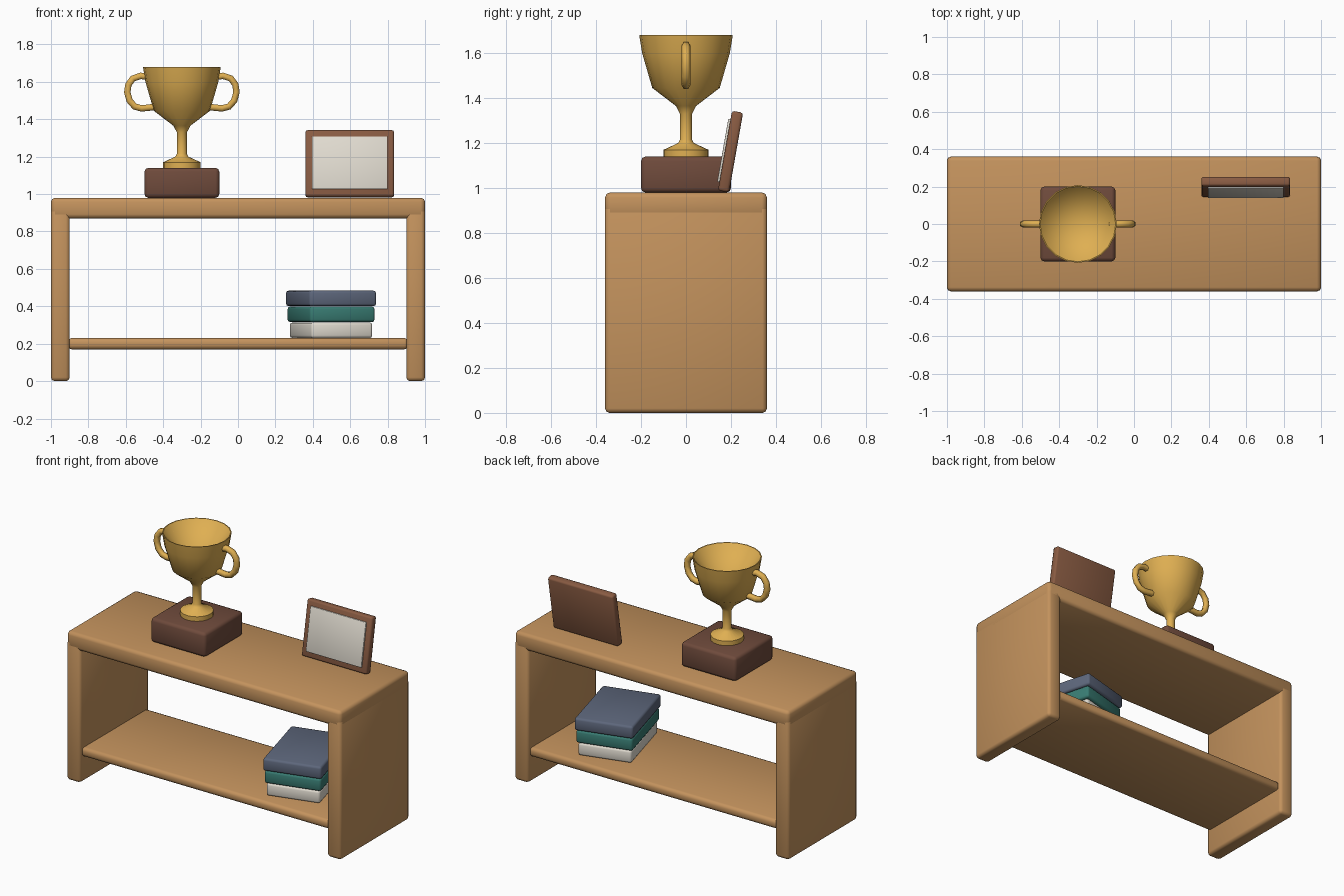
import bpy, bmesh
from math import radians, pi
from mathutils import Vector, Matrix

if "Cube" in bpy.data.objects:
    bpy.data.objects.remove(bpy.data.objects["Cube"])


def material(name, rgb):
    m = bpy.data.materials.new(name)
    m.diffuse_color = (*rgb, 1)
    m.use_nodes = True
    m.node_tree.nodes["Principled BSDF"].inputs["Base Color"].default_value = m.diffuse_color
    return m


WOOD = material("oak", (0.55, 0.29, 0.11))
DARK = material("dark_wood", (0.16, 0.07, 0.045))
FRAME = material("frame_wood", (0.25, 0.105, 0.055))
GOLD = material("gold", (0.74, 0.43, 0.085))
CREAM = material("cream", (0.75, 0.71, 0.63))
TEAL = material("teal", (0.04, 0.2, 0.17))
SLATE = material("slate", (0.11, 0.135, 0.2))


def finish(bm, name, mat):
    me = bpy.data.meshes.new(name)
    bm.to_mesh(me)
    bm.free()
    me.materials.append(mat)
    ob = bpy.data.objects.new(name, me)
    bpy.context.collection.objects.link(ob)
    return ob


def smooth(ob, angle):
    bpy.ops.object.select_all(action='DESELECT')
    ob.select_set(True)
    bpy.context.view_layer.objects.active = ob
    bpy.ops.object.shade_smooth_by_angle(angle=radians(angle))


def box(name, center, size, mat, bevel=0.02, rot=(0, 0, 0)):
    """Box with rounded edges."""
    bm = bmesh.new()
    bmesh.ops.create_cube(bm, size=1, matrix=Matrix.Diagonal((*size, 1)))
    bmesh.ops.bevel(bm, geom=bm.edges[:], offset=bevel, segments=2,
                    profile=0.5, affect='EDGES')
    ob = finish(bm, name, mat)
    ob.location = center
    ob.rotation_euler = [radians(a) for a in rot]
    smooth(ob, 50)
    return ob


# Table: top, two side panels, low shelf
box("table_top", (0, 0, 0.925), (2, 0.72, 0.11), WOOD, 0.022)
for side, s in (("left", -1), ("right", 1)):
    box(side + "_panel", (s * 0.95, 0, 0.4625), (0.1, 0.72, 0.925), WOOD, 0.02)
box("shelf", (0, 0, 0.2), (1.82, 0.68, 0.06), WOOD, 0.02)

# Stack of books, each turned on the shelf
books = [(0.34, 0.46, CREAM), (0.36, 0.48, TEAL), (0.372, 0.5, SLATE)]
for i, (w, d, mat) in enumerate(books):
    box(f"book_{i + 1}", (0.4975, 0, 0.272 + i * 0.085), (w, d, 0.083),
        mat, 0.014, (0, 0, 15))

# Leaning picture frame with its picture panel just proud of the front
tilt = Matrix.Rotation(radians(-10), 3, 'X')
fc = Vector((0.5975, 0.198, 1.162))
box("picture_frame", fc, (0.475, 0.05, 0.36), FRAME, 0.012, (-10, 0, 0))
box("picture", fc + tilt @ Vector((0, -0.025, 0)), (0.405, 0.02, 0.285),
    CREAM, 0.004, (-10, 0, 0))

# Trophy plinth
AXIS = -0.3
box("trophy_plinth", (AXIS, 0, 1.06), (0.4, 0.4, 0.16), DARK, 0.02)

# Trophy cup: turned profile of foot, stem, bowl and hollow inside
profile = [(0, 1.138), (0.1, 1.138), (0.1, 1.17), (0.035, 1.2), (0.027, 1.215),
           (0.027, 1.33), (0.045, 1.365), (0.15, 1.445), (0.195, 1.6),
           (0.208, 1.68), (0.202, 1.68), (0, 1.45)]
bm = bmesh.new()
vs = [bm.verts.new((r, 0, z)) for r, z in profile]
es = [bm.edges.new(p) for p in zip(vs, vs[1:])]
bmesh.ops.spin(bm, geom=vs + es, cent=(0, 0, 0), axis=(0, 0, 1),
               angle=2 * pi, steps=20)
bmesh.ops.remove_doubles(bm, verts=bm.verts[:], dist=1e-4)
bmesh.ops.recalc_face_normals(bm, faces=bm.faces[:])
cup = finish(bm, "trophy_cup", GOLD)
cup.location.x = AXIS
smooth(cup, 45)

# Trophy handles: mirrored round tubes along a short path
path = [(0.17, 1.625), (0.22, 1.632), (0.262, 1.618), (0.286, 1.585),
        (0.292, 1.545), (0.28, 1.5), (0.252, 1.468), (0.215, 1.458),
        (0.15, 1.465)]
for side, s in (("left", -1), ("right", 1)):
    cu = bpy.data.curves.new(side + "_handle", 'CURVE')
    cu.dimensions = '3D'
    cu.bevel_depth = 0.02
    cu.bevel_resolution = 1
    cu.use_fill_caps = True
    sp = cu.splines.new('POLY')
    sp.points.add(len(path) - 1)
    for p, (x, z) in zip(sp.points, path):
        p.co = (s * x, 0, z, 1)
    ob = bpy.data.objects.new(side + "_handle", cu)
    bpy.context.collection.objects.link(ob)
    ob.location.x = AXIS
    cu.materials.append(GOLD)
    bpy.ops.object.select_all(action='DESELECT')
    ob.select_set(True)
    bpy.context.view_layer.objects.active = ob
    bpy.ops.object.convert(target='MESH')
    smooth(bpy.context.object, 65)
